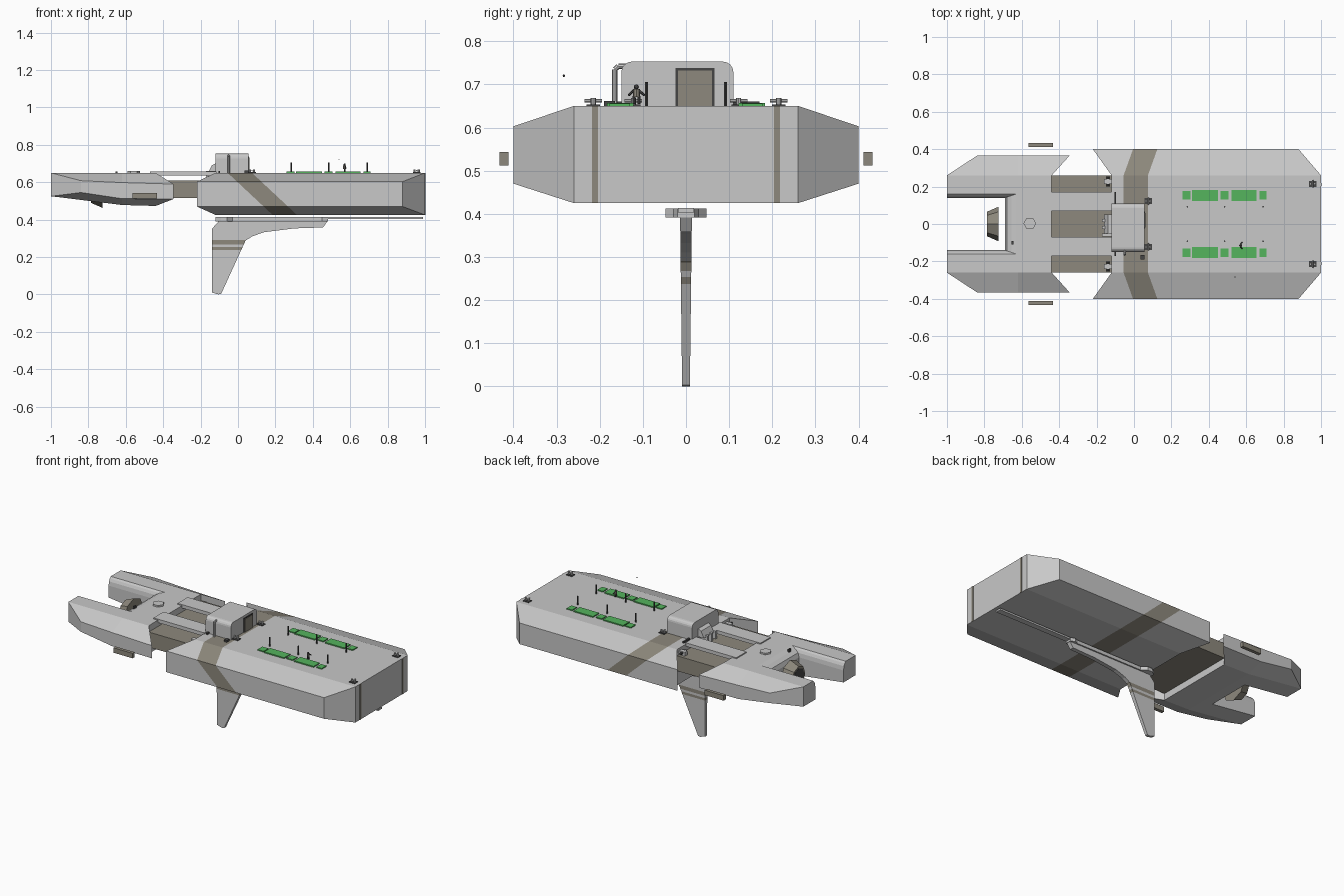
import bpy, bmesh, math
from mathutils import Vector

if "Cube" in bpy.data.objects:
    bpy.data.objects.remove(bpy.data.objects["Cube"])


def material(name, rgb):
    m = bpy.data.materials.new(name)
    m.diffuse_color = (*rgb, 1)
    m.use_nodes = True
    m.node_tree.nodes["Principled BSDF"].inputs["Base Color"].default_value = m.diffuse_color
    return m


GREY = material("light_grey", (0.58, 0.58, 0.58))
TAUPE = material("taupe", (0.27, 0.25, 0.205))
GREEN = material("deck_green", (0.09, 0.46, 0.11))
DARK = material("charcoal", (0.06, 0.06, 0.06))


def finish(name, bm, *mats):
    bmesh.ops.remove_doubles(bm, verts=bm.verts, dist=1e-5)
    bmesh.ops.recalc_face_normals(bm, faces=bm.faces)
    me = bpy.data.meshes.new(name)
    bm.to_mesh(me)
    bm.free()
    for m in mats:
        me.materials.append(m)
    ob = bpy.data.objects.new(name, me)
    bpy.context.collection.objects.link(ob)
    return ob


def loft(rings, caps=True):
    """Skin closed rings of points; returns the bmesh."""
    bm = bmesh.new()
    vs = [[bm.verts.new(p) for p in r] for r in rings]
    n = len(vs[0])
    for a, b in zip(vs, vs[1:]):
        for i in range(n):
            bm.faces.new((a[i], a[(i + 1) % n], b[(i + 1) % n], b[i]))
    if caps:
        bm.faces.new(vs[0])
        bm.faces.new(vs[-1])
    else:  # octagonal hull ends: flat centre and two angled corners
        for r in (vs[0], vs[-1]):
            for q in ((0, 3, 4, 7), (0, 1, 2, 3), (4, 5, 6, 7)):
                bm.faces.new([r[i] for i in q])
    return bm


def box(name, x, y, z, mat):
    rings = [[(a, y[0], z[0]), (a, y[1], z[0]), (a, y[1], z[1]), (a, y[0], z[1])] for a in x]
    return finish(name, loft(rings), mat)


def rod(name, a, b, r, mat, sides=8, r2=None):
    a, b = Vector(a), Vector(b)
    q = (b - a).to_track_quat('Z', 'Y')
    ring = lambda c, rad: [c + q @ Vector((rad * math.cos(t), rad * math.sin(t), 0))
                           for t in (2 * math.pi * i / sides for i in range(sides))]
    return finish(name, loft([ring(a, r), ring(b, r if r2 is None else r2)]), mat)


def ball(name, c, r, mat):
    bm = bmesh.new()
    bmesh.ops.create_icosphere(bm, subdivisions=2, radius=r)
    bmesh.ops.translate(bm, verts=bm.verts, vec=c)
    return finish(name, bm, mat)


def cut(bm, co, no):
    bmesh.ops.bisect_plane(bm, geom=bm.verts[:] + bm.edges[:] + bm.faces[:],
                           plane_co=co, plane_no=no)


def hull_ring(xi, xo, yo, top, hi, lo, bot, yi=0.26):
    half = [(xi, yi, top), (xo, yo, hi), (xo, yo, lo), (xi, yi, bot)]
    return half + [(x, -y, z) for x, y, z in reversed(half)]


# Main hull with a slanted painted band running round it
bm = loft([hull_ring(-.12, -.22, .40, .65, .603, .47, .425),
           hull_ring(1.0, .88, .40, .65, .603, .47, .425)], caps=False)
for c in (.64, .77):
    cut(bm, (c, 0, 0), Vector((1, 0, 1.07)))
for f in bm.faces:
    m = f.calc_center_median()
    f.material_index = int(.64 < m.x + 1.07 * m.z < .77 and f.normal.x < 2)
finish("main_hull", bm, GREY, TAUPE)

# Stern hull with a rounded notch between two prongs
stern = finish("stern_hull", loft([
    hull_ring(-1.0, -.84, .365, .65, .608, .545, .525),
    hull_ring(-.62, -.62, .365, .65, .598, .512, .478),
    hull_ring(-.44, -.345, .365, .65, .59, .51, .473)], caps=False), GREY)
notch = finish("notch_cutter", loft([
    [(-1.1, -y, z), (x, -y, z), (x, y, z), (-1.1, y, z)] for z, y, x in
    ((.3, .14, -.69), (.60, .14, -.69), (.625, .144, -.68), (.64, .152, -.655),
     (.648, .16, -.63), (.66, .168, -.60))]), GREY)
notch.hide_render = True
mod = stern.modifiers.new("notch", 'BOOLEAN')
mod.operation, mod.object, mod.solver = 'DIFFERENCE', notch, 'EXACT'
bpy.context.view_layer.objects.active = stern
bpy.ops.object.modifier_apply(modifier="notch")
bpy.data.objects.remove(notch)

# Link between the hulls, deck beams and hinge blocks
box("link_block", (-.45, -.11), (-.26, .26), (.515, .61), TAUPE)
for s in (-1, 1):
    beam = sorted((s * .07, s * .17))
    box("deck_beam", (-.47, -.115), beam, (.635, .657), GREY)
    box("hinge_bracket", (-.16, -.12), sorted((s * .215, s * .24)), (.60, .635), GREY)
    rod("hinge_pin", (-.14, s * .20, .625), (-.14, s * .255, .625), .008, DARK)
    box("cabin_side_frame", (-.105, -.095), sorted((s * .11, s * .17)), (.65, .66), DARK)
for y in (-.06, -.02, .02):
    box("centre_hinge", (-.17, -.12), (y - .008, y + .008), (.60, .66), GREY)

# Cabin with rounded upper corners
sec = [(-.15, .65)]
for cy, a0 in ((-.125, 180), (.085, 90)):
    sec += [(cy + .025 * math.cos(math.radians(a0 - 22.5 * i)),
             .728 + .025 * math.sin(math.radians(a0 - 22.5 * i))) for i in range(5)]
sec.append((.11, .65))
finish("cabin", loft([[(x, y, z) for y, z in sec] for x in (-.12, .055)]), GREY)
box("cabin_door_frame", (.054, .058), (-.024, .066), (.65, .738), DARK)
box("cabin_door", (.057, .061), (-.018, .060), (.65, .732), TAUPE)
finish("cabin_rear_fairing", loft([[(-.16, y, .65), (-.12, y, .65), (-.12, y, .70), (-.14, y, .69)]
                                  for y in (-.05, .05)]), GREY)

# Vent pipe beside the cabin
rod("vent_pipe", (-.05, -.165, .65), (-.05, -.165, .735), .006, GREY)
rod("vent_pipe_elbow", (-.05, -.165, .735), (-.05, -.157, .742), .006, GREY)
rod("vent_pipe_top", (-.05, -.157, .742), (-.05, -.13, .742), .006, GREY)


def bollard(x, y):
    box("bollard_base", (x - .02, x + .02), (y - .016, y + .016), (.65, .654), DARK)
    for d in (-.011, .011):
        rod("bollard_post", (x + d, y, .65), (x + d, y, .669), .006, GREY)
    rod("bollard_bar", (x, y - .02, .662), (x, y + .02, .662), .004, GREY)


# Deck fittings mirrored across the centre line
for s in (-1, 1):
    bollard(.955, s * .215)
    bollard(.075, s * .122)
    box("bow_stripe", (.999, 1.0), sorted((s * .204, s * .218)), (.425, .65), TAUPE)
    box("bow_stripe_face", (1.0, 1.002), sorted((s * .204, s * .218)), (.425, .65), TAUPE)
    for x0, x1 in ((.31, .45), (.52, .655)):
        box("green_hatch", (x0, x1), sorted((s * .122, s * .183)), (.65, .657), GREEN)
    for x0, x1 in ((.26, .303), (.463, .505), (.67, .708)):
        box("small_green_hatch", (x0, x1), sorted((s * .13, s * .177)), (.65, .656), GREEN)
    for x in (.285, .485, .69):
        rod("deck_post", (x, s * .092, .65), (x, s * .092, .706), .004, DARK, 6)
    box("side_fender", (-.565, -.432), sorted((s * .411, s * .432)), (.512, .543), TAUPE)

box("deck_locker", (.035, .055), (-.19, -.165), (.65, .662), DARK)
rod("hex_hatch", (-.557, .003, .648), (-.557, .003, .66), .034, GREY, 6)
box("stern_cleat", (-.655, -.645), (-.11, -.09), (.64, .658), DARK)

# Propulsion nozzle in the notch
rod("stern_nozzle", (-.785, 0, .555), (-.725, 0, .555), .066, TAUPE, 8, .092)
rod("nozzle_opening", (-.787, 0, .555), (-.784, 0, .555), .055, DARK, 8)

# Keel rail, mounting flange and painted fin
box("keel_rail", (-.12, .99), (-.018, .018), (.403, .414), GREY)
finish("fin_flange", loft([[(x, -w, .391), (x, w, .391), (x, w, .413), (x, -w, .413)]
                           for x, w in ((-.12, .03), (-.09, .048), (-.06, .048), (-.03, .022),
                                        (.43, .022), (.45, .03), (.48, .02))]), GREY)
prof = [(-.14, .01), (-.14, .35), (-.10, .395), (.48, .395), (.455, .358), (.30, .353),
        (.14, .333), (.075, .31), (.04, .287), (-.09, .003), (-.105, 0)]
bm = loft([[(x, s * (.009 + .012 * z), z) for x, z in prof] for s in (-1, 1)])
bands = ((.238, .254), (.268, .291))
for lo, hi in bands:
    cut(bm, (0, 0, lo), Vector((0, 0, 1)))
    cut(bm, (0, 0, hi), Vector((0, 0, 1)))
for f in bm.faces:
    zs = [v.co.z for v in f.verts]
    f.material_index = int(any(min(zs) > lo - .001 and max(zs) < hi + .001 for lo, hi in bands))
finish("keel_fin", bm, GREY, TAUPE)

# Small crew figure on deck and a bird beside the hull
px, py = .57, -.115
for d in (-.006, .006):
    rod("crew_leg", (px, py + d, .655), (px, py + d, .673), .004, DARK, 6)
    rod("crew_arm", (px, py + d, .686), (px + .008, py + d * 3, .675), .003, DARK, 6)
rod("crew_body", (px, py, .671), (px, py, .689), .008, TAUPE)
ball("crew_head", (px, py, .694), .006, DARK)
ball("bird_body", (.54, -.283, .72), .003, DARK)
